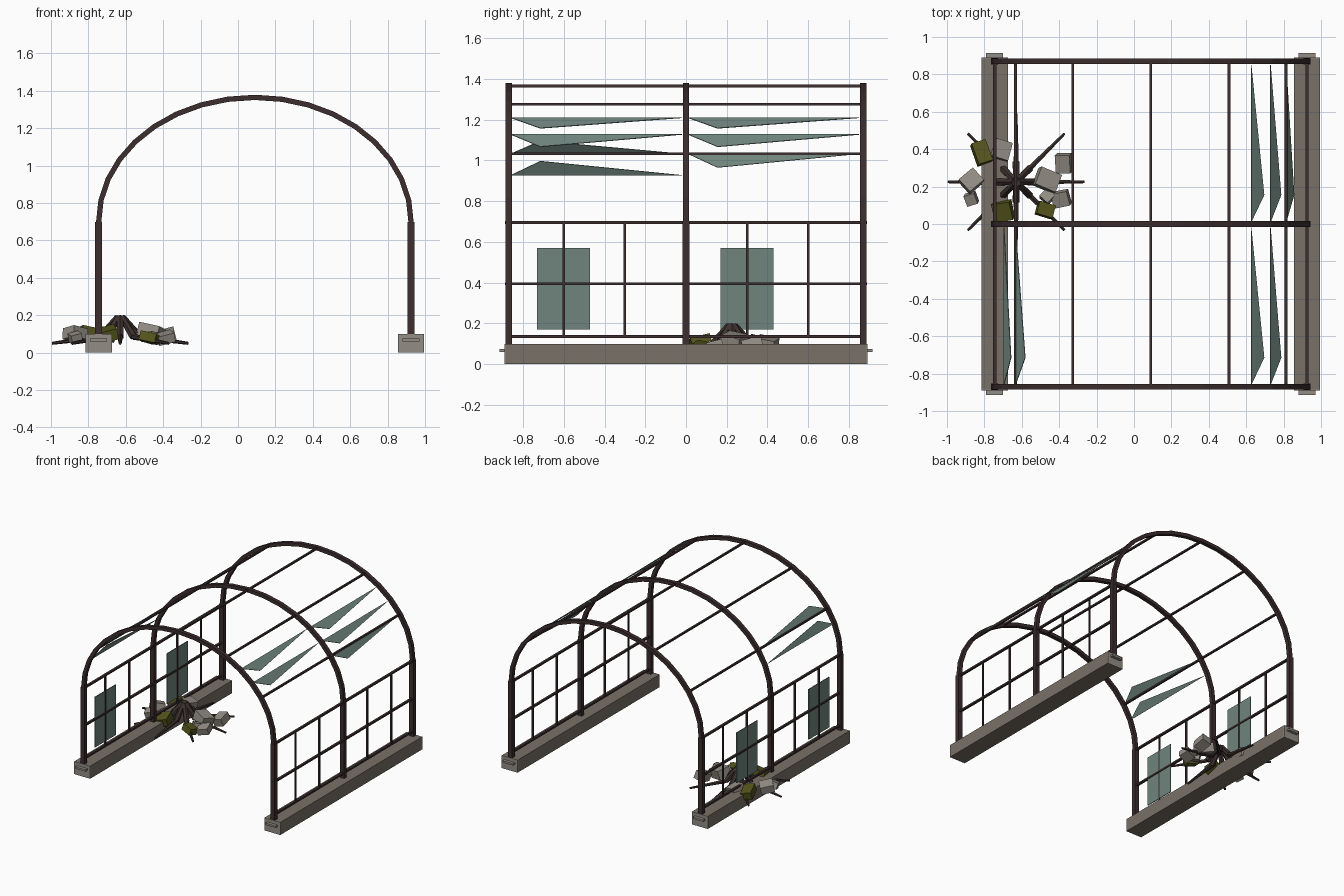
import bpy, bmesh, math
from mathutils import Vector, Matrix, Euler

if "Cube" in bpy.data.objects:
    bpy.data.objects.remove(bpy.data.objects["Cube"])


def material(name, rgb):
    m = bpy.data.materials.new(name)
    m.use_nodes = True
    m.diffuse_color = (*rgb, 1)
    bsdf = m.node_tree.nodes["Principled BSDF"]
    bsdf.inputs["Base Color"].default_value = (*rgb, 1)
    bsdf.inputs["Roughness"].default_value = 0.8
    return m


IRON = material("rusted iron", (0.045, 0.026, 0.027))
BARK = material("dark root", (0.045, 0.03, 0.027))
PLINTH = material("weathered plinth", (0.19, 0.165, 0.135))
STONE = material("pale stone", (0.29, 0.265, 0.23))
MOSS = material("mossy stone", (0.09, 0.09, 0.012))
GLASS = material("dull green glass", (0.16, 0.235, 0.205))

# Shared dimensions
CX, HALF, EAVES, RISE = 0.09, 0.835, 0.70, 0.665
RIBS = (-0.87, 0, 0.87)
SIDES = {"right": -1, "left": 1}


def arch(deg, y=0, off=0):
    a = math.radians(deg)
    return Vector((CX + (HALF + off) * math.cos(a), y,
                   EAVES + (RISE + off) * math.sin(a)))


def finish(name, bm, mat):
    bmesh.ops.recalc_face_normals(bm, faces=bm.faces)
    me = bpy.data.meshes.new(name)
    bm.to_mesh(me)
    bm.free()
    me.materials.append(mat)
    ob = bpy.data.objects.new(name, me)
    bpy.context.scene.collection.objects.link(ob)
    return ob


def add_box(bm, centre, size, rot=(0, 0, 0)):
    m = (Matrix.Translation(centre) @ Euler(rot).to_matrix().to_4x4()
         @ Matrix.Diagonal((*size, 1)))
    return bmesh.ops.create_cube(bm, size=1, matrix=m)["verts"]


def box(name, mat, centre, size, rot=(0, 0, 0)):
    bm = bmesh.new()
    add_box(bm, centre, size, rot)
    return finish(name, bm, mat)


def add_cone(bm, p, q, r1, r2, sides=6):
    d = q - p
    m = (Matrix.Translation((p + q) / 2)
         @ d.to_track_quat("Z", "Y").to_matrix().to_4x4())
    bmesh.ops.create_cone(bm, segments=sides, radius1=r1, radius2=r2,
                          depth=d.length, cap_ends=True, matrix=m)


# Arched ribs with straight posts
for i, y in enumerate(RIBS):
    bm = bmesh.new()
    rings = [[bm.verts.new(arch(k * 10, y + dy, off))
              for off, dy in ((-.014, -.015), (.014, -.015), (.014, .015), (-.014, .015))]
             for k in range(19)]
    for a, b in zip(rings, rings[1:]):
        for j in range(4):
            bm.faces.new((a[j], a[j - 1], b[j - 1], b[j]))
    bm.faces.new(rings[0])
    bm.faces.new(rings[-1])
    for s in SIDES.values():
        add_box(bm, (CX + s * HALF, y, 0.4), (0.037, 0.033, 0.6))
    finish(f"arched_rib_{i + 1}", bm, IRON)

# Roof purlins running front to back
bm = bmesh.new()
for deg in range(30, 180, 30):
    add_box(bm, arch(deg), (0.015, 1.74, 0.013))
finish("roof_purlins", bm, IRON)

# Side walls: plinth, end caps, rails and mullions
for side, s in SIDES.items():
    x = CX + s * HALF
    box(f"{side}_plinth", PLINTH, (x, 0, 0.05), (0.14, 1.77, 0.1))
    for end, e in (("front", -1), ("back", 1)):
        box(f"{side}_{end}_plinth_cap", STONE, (x, e * 0.887, 0.05), (0.14, 0.008, 0.1))
        box(f"{side}_{end}_plinth_tab", STONE, (x, e * 0.9, 0.067), (0.09, 0.03, 0.015))
    bm = bmesh.new()
    for z, length in ((0.135, 1.74), (0.395, 1.775), (0.695, 1.775)):
        add_box(bm, (x, 0, z), (0.018, length, 0.014))
    for y in (-0.6, -0.3, 0.3, 0.6):
        add_box(bm, (x, y, 0.415), (0.012, 0.012, 0.56))
    finish(f"{side}_wall_frame", bm, IRON)

# Remaining upright panes in the right wall
for i, y in enumerate((-0.602, 0.3)):
    box(f"wall_pane_{i + 1}", GLASS, (CX - HALF, y, 0.37), (0.006, 0.26, 0.4))

# Broken roof shards: each hangs from one edge angle down or up to a point
SHARDS = ((50, 43.5, -1), (40, 33.5, -1), (50, 43.5, 0), (40, 33.5, 0),
          (30, 23.5, 0), (150, 143.5, -1), (160, 153.5, -1))
for i, (edge, tip, bay) in enumerate(SHARDS):
    y = 0.01 + bay * 0.87
    corners = (arch(edge, y), arch(edge, y + 0.84), arch(tip, y + 0.145))
    n = (corners[1] - corners[0]).cross(corners[2] - corners[0]).normalized() * 0.002
    bm = bmesh.new()
    low = [bm.verts.new(c - n) for c in corners]
    high = [bm.verts.new(c + n) for c in corners]
    bm.faces.new(low)
    bm.faces.new(high)
    for j in range(3):
        bm.faces.new((low[j - 1], low[j], high[j], high[j - 1]))
    finish(f"roof_shard_{i + 1}", bm, GLASS)

# Root clump: eight tapering arms spreading from a raised crown
HUB = Vector((-0.63, 0.225, 0))
bm = bmesh.new()
for k in range(8):
    d = Vector((math.cos(k * math.pi / 4), math.sin(k * math.pi / 4), 0))
    crown = HUB + d * 0.012 + Vector((0, 0, 0.19))
    knee = HUB + d * 0.1 + Vector((0, 0, 0.085))
    tip = HUB + d * 0.365 + Vector((0, 0, 0.05))
    add_cone(bm, crown, knee, 0.018, 0.022)
    add_cone(bm, knee, tip, 0.016, 0.008)
finish("root_clump", bm, BARK)


# Rubble around the roots: x, y, z, width, depth, height, turn
def rubble(name, mat, blocks):
    for i, (x, y, z, w, d, h, turn) in enumerate(blocks):
        tilt = 0.25 if i % 2 else -0.2
        box(f"{name}_{i + 1}", mat, (x, y, z), (w, d, h), (tilt, -tilt, turn))


rubble("stone_block", STONE, (
    (-.87, .23, .1, .1, .09, .06, .7), (-.87, .135, .08, .06, .06, .05, .3),
    (-.71, .395, .1, .09, .1, .06, -.3), (-.375, .325, .09, .08, .1, .06, 0),
    (-.465, .235, .11, .12, .1, .07, -.4), (-.39, .135, .08, .09, .08, .05, .2),
    (-.46, .15, .08, .07, .06, .05, .8)))
rubble("mossy_block", MOSS, (
    (-.815, .38, .1, .08, .12, .06, .3), (-.70, .07, .1, .1, .1, .06, .15),
    (-.475, .075, .08, .09, .07, .05, -.3)))
